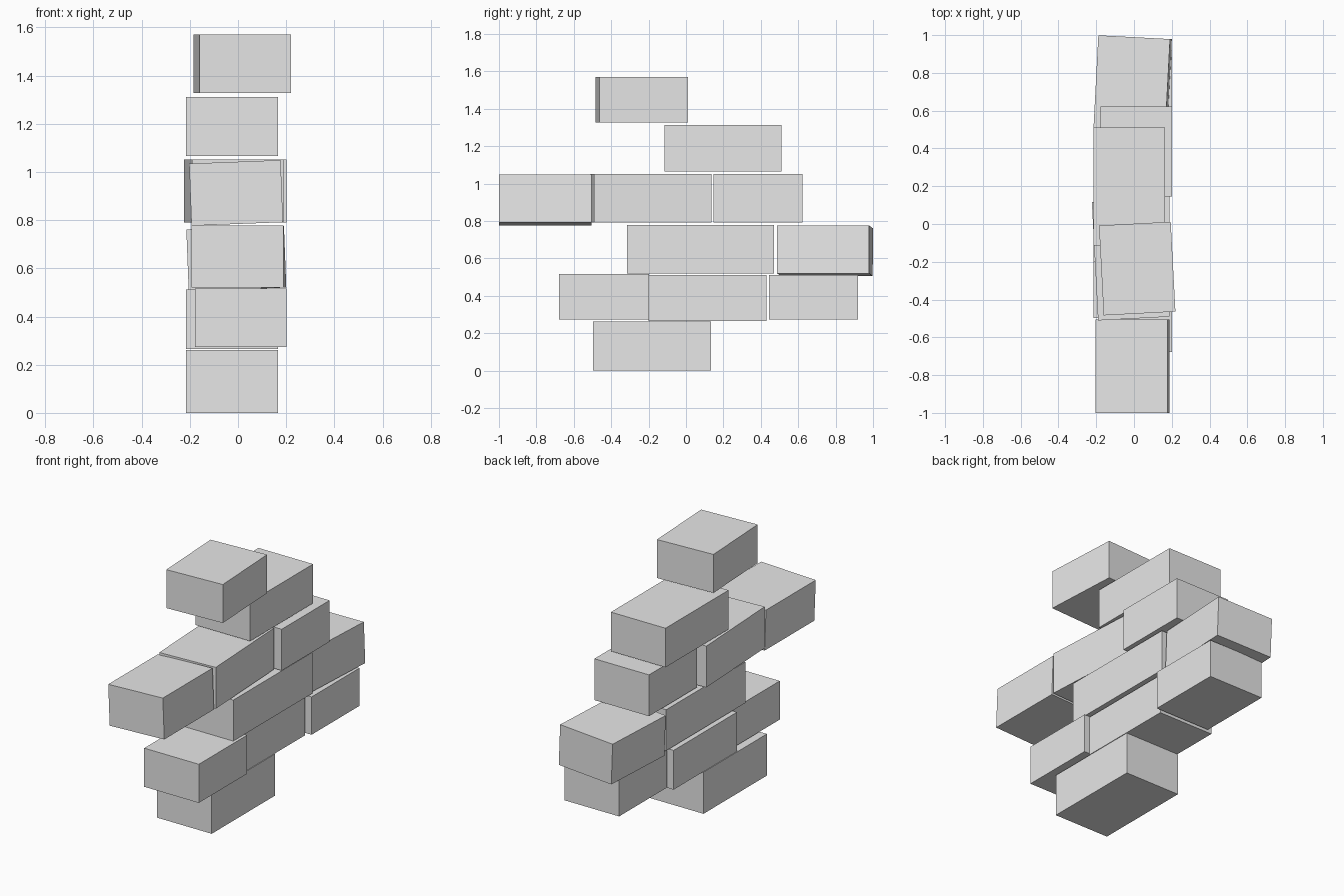
import bpy
import bmesh
from math import radians
from mathutils import Matrix, Euler, Vector

cube = bpy.data.objects.get("Cube")
if cube:
    bpy.data.objects.remove(cube, do_unlink=True)

# Single plain grey material
GREY = (0.8, 0.8, 0.8, 1.0)
stone = bpy.data.materials.new("plain_grey")
stone.use_nodes = True
stone.diffuse_color = GREY
for node in stone.node_tree.nodes:
    if node.type == 'BSDF_PRINCIPLED':
        node.inputs["Base Color"].default_value = GREY

WIDTH = 0.38


def brick(name, centre, length, height, roll=0, yaw=0):
    """Sharp-edged block; roll is about y, yaw about z, in degrees."""
    bm = bmesh.new()
    bmesh.ops.create_cube(bm, size=1)
    bmesh.ops.scale(bm, vec=(WIDTH, length, height), verts=bm.verts)
    mesh = bpy.data.meshes.new(name)
    bm.to_mesh(mesh)
    bm.free()
    mesh.materials.append(stone)
    obj = bpy.data.objects.new(name, mesh)
    turn = Euler((0, radians(roll), radians(yaw))).to_matrix().to_4x4()
    obj.matrix_world = Matrix.Translation(Vector(centre)) @ turn
    bpy.context.collection.objects.link(obj)


# Bottom course
brick("base_brick", (-0.025, -0.182, 0.131), 0.63, 0.262)

# Second course
brick("second_front_half_brick", (0.012, -0.438, 0.395), 0.48, 0.243)
brick("second_middle_brick", (-0.025, 0.115, 0.389), 0.63, 0.247)
brick("second_back_half_brick", (0.012, 0.681, 0.393), 0.476, 0.238)

# Third course, back brick knocked askew
brick("third_long_brick", (-0.002, 0.078, 0.649), 0.787, 0.258)
brick("third_back_half_brick", (-0.007, 0.743, 0.641), 0.492, 0.256, roll=-2.2, yaw=-3)

# Fourth course, front brick rolled and middle brick turned
brick("fourth_front_half_brick", (-0.008, -0.753, 0.913), 0.494, 0.258, roll=-2.2)
brick("fourth_middle_brick", (-0.017, -0.187, 0.921), 0.628, 0.26, yaw=3)
brick("fourth_back_half_brick", (0.012, 0.384, 0.921), 0.476, 0.26)

# Fifth course
brick("fifth_brick", (-0.025, 0.198, 1.189), 0.626, 0.246)

# Top brick, turned
brick("top_half_brick", (0.017, -0.236, 1.449), 0.476, 0.242, yaw=3)
